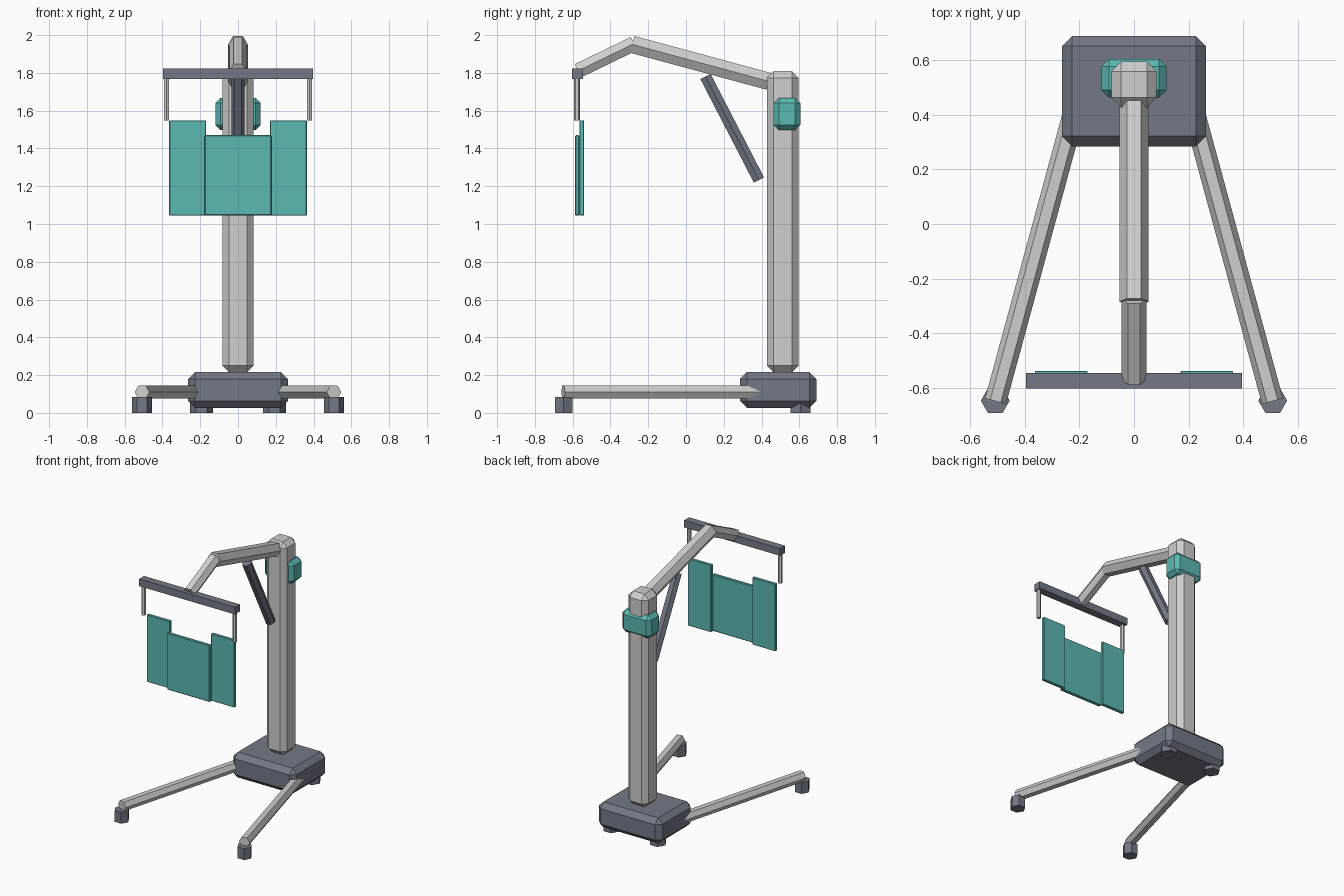
import bpy
import bmesh
import math
from mathutils import Vector

cube = bpy.data.objects.get("Cube")
if cube:
    bpy.data.objects.remove(cube, do_unlink=True)


def material(name, color):
    mat = bpy.data.materials.new(name)
    mat.use_nodes = True
    mat.diffuse_color = (*color, 1)
    mat.node_tree.nodes["Principled BSDF"].inputs["Base Color"].default_value = (*color, 1)
    return mat


LIGHT = material("light grey paint", (0.62, 0.63, 0.61))
DARK = material("slate grey", (0.17, 0.19, 0.235))
TEAL = material("teal", (0.105, 0.48, 0.45))


def finish(name, bm, mat):
    bmesh.ops.recalc_face_normals(bm, faces=bm.faces)
    mesh = bpy.data.meshes.new(name)
    bm.to_mesh(mesh)
    bm.free()
    mesh.materials.append(mat)
    obj = bpy.data.objects.new(name, mesh)
    bpy.context.collection.objects.link(obj)
    return obj


def box(name, low, high, mat, chamfer=0):
    """Box between two corners, with single-cut chamfers."""
    low, high = Vector(low), Vector(high)
    size, mid = high - low, (low + high) / 2
    bm = bmesh.new()
    bmesh.ops.create_cube(bm, size=1)
    for v in bm.verts:
        v.co = Vector(a * b for a, b in zip(v.co, size)) + mid
    if chamfer:
        bmesh.ops.bevel(bm, geom=bm.edges[:], offset=chamfer, segments=1,
                        affect='EDGES', profile=0.5)
    return finish(name, bm, mat)


def hex_bar(name, start, end, radius, mat, corner=None):
    """Six-sided bar; corner is the direction one of its edges points."""
    start, end = Vector(start), Vector(end)
    axis = (end - start).normalized()
    u = Vector(corner) if corner else axis.cross(Vector((0, 0, 1))).normalized()
    w = axis.cross(u)
    bm = bmesh.new()
    rings = []
    for p in (start, end):
        rings.append([bm.verts.new(p + radius * (math.cos(a) * u + math.sin(a) * w))
                      for a in (i * math.pi / 3 for i in range(6))])
        bm.faces.new(rings[-1])
    for i in range(6):
        j = (i + 1) % 6
        bm.faces.new((rings[0][i], rings[0][j], rings[1][j], rings[1][i]))
    return finish(name, bm, mat)


# Base and mast
box("base", (-0.264, 0.285, 0.027), (0.264, 0.69, 0.217), DARK, 0.037)
box("mast", (-0.083, 0.428, 0.215), (0.083, 0.596, 1.81), LIGHT, 0.036)
box("control_box", (-0.12, 0.464, 1.497), (0.12, 0.606, 1.668), TEAL, 0.028)

# Lifting boom, its drooping end and the actuator below
hex_bar("boom", (0, 0.51, 1.736), (0, -0.285, 1.951), 0.053, LIGHT)
hex_bar("boom_end", (0, -0.275, 1.955), (0, -0.572, 1.811), 0.045, LIGHT)
hex_bar("actuator", (0, 0.103, 1.781), (0, 0.386, 1.233), 0.035, DARK)

# Spreader bar and centre of the sling
box("spreader_bar", (-0.397, -0.604, 1.768), (0.397, -0.546, 1.822), DARK)
box("sling_centre", (-0.178, -0.588, 1.045), (0.178, -0.563, 1.47), TEAL, 0.005)

# Mirrored parts
for side, s in (("left", 1), ("right", -1)):
    hex_bar(side + "_hanger", (s * 0.378, -0.578, 1.548), (s * 0.378, -0.578, 1.775),
            0.0155, LIGHT, (0, 1, 0))
    x = sorted((s * 0.17, s * 0.364))
    box(side + "_sling_panel", (x[0], -0.563, 1.045), (x[1], -0.539, 1.548), TEAL, 0.003)
    hex_bar(side + "_leg", (s * 0.21, 0.447, 0.11), (s * 0.508, -0.65, 0.11), 0.04, LIGHT)
    hex_bar(side + "_front_caster", (s * 0.509, -0.648, 0), (s * 0.509, -0.648, 0.085),
            0.053, DARK, (1, 0, 0))
    hex_bar(side + "_rear_caster", (s * 0.193, 0.606, 0), (s * 0.193, 0.606, 0.07),
            0.06, DARK, (1, 0, 0))
